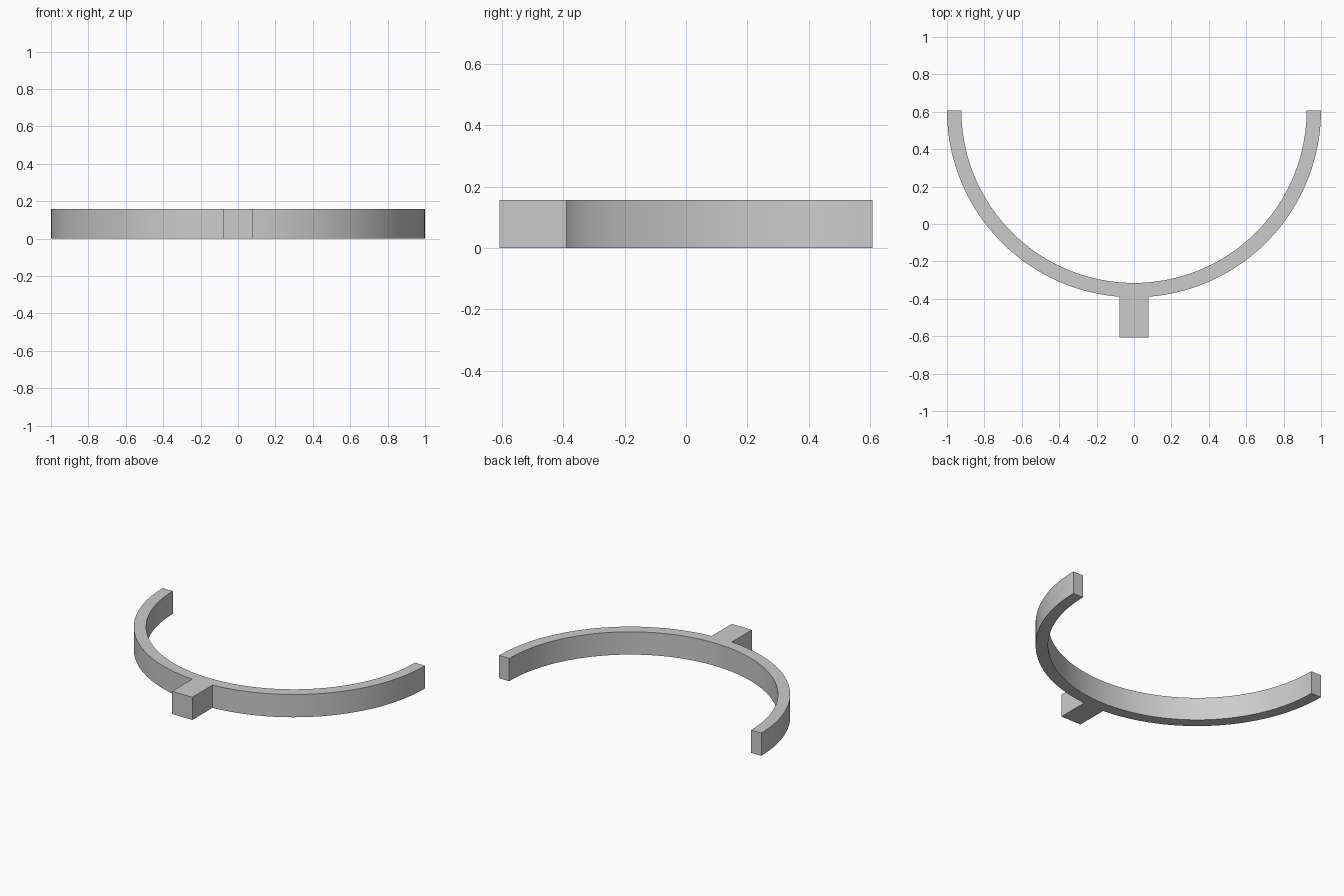
import bpy
import bmesh
from math import asin, cos, pi, radians, sin

cube = bpy.data.objects.get("Cube")
if cube:
    bpy.data.objects.remove(cube, do_unlink=True)

OUTER, INNER = 1.0, 0.923
HEIGHT = 0.157
END_Y = 0.608        # open ends of the half ring, also its centre
STEM = 0.077         # half width of the stem
STEPS = 40


def arc(radius, start, stop, steps):
    """Points on the ring, with the angle measured from the front (-y)."""
    angles = [start + (stop - start) * i / steps for i in range(steps + 1)]
    return [(radius * sin(a), END_Y - radius * cos(a)) for a in angles]


# Outline: outer arc up to the stem, the stem, outer arc onward, inner arc back
join = asin(STEM / OUTER)
outline = arc(OUTER, -pi / 2, -join, STEPS)
outline += [(-STEM, -END_Y), (STEM, -END_Y)]
outline += arc(OUTER, join, pi / 2, STEPS)
outline += arc(INNER, pi / 2, -pi / 2, 2 * STEPS)

# Extrude the outline into one solid
bm = bmesh.new()
base = bm.faces.new([bm.verts.new((x, y, 0)) for x, y in outline])
top = bmesh.ops.extrude_face_region(bm, geom=[base], use_keep_orig=True)["geom"]
bmesh.ops.translate(bm, vec=(0, 0, HEIGHT),
                    verts=[g for g in top if isinstance(g, bmesh.types.BMVert)])
bmesh.ops.recalc_face_normals(bm, faces=bm.faces)
mesh = bpy.data.meshes.new("half_ring_with_stem")
bm.to_mesh(mesh)
bm.free()

# Plain grey
grey = bpy.data.materials.new("plain_grey")
grey.use_nodes = True
colour = (0.6, 0.6, 0.6, 1)
grey.diffuse_color = colour
grey.node_tree.nodes["Principled BSDF"].inputs["Base Color"].default_value = colour
mesh.materials.append(grey)

bracket = bpy.data.objects.new("half_ring_with_stem", mesh)
bpy.context.collection.objects.link(bracket)
bpy.ops.object.select_all(action="DESELECT")
bracket.select_set(True)
bpy.context.view_layer.objects.active = bracket
bpy.ops.object.shade_smooth_by_angle(angle=radians(30))
